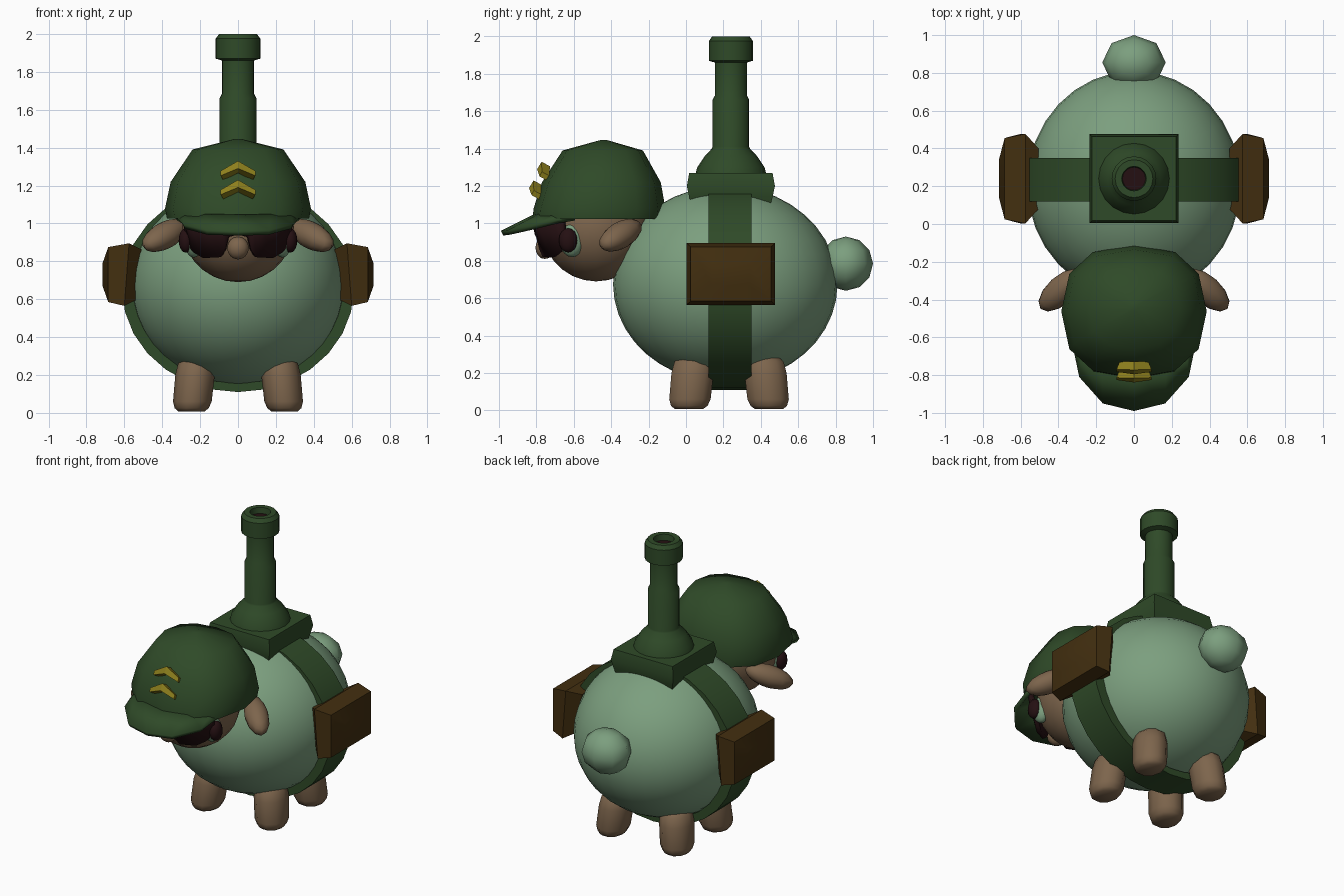
import bpy, bmesh, math
from mathutils import Vector, Matrix

if "Cube" in bpy.data.objects:
    bpy.data.objects.remove(bpy.data.objects["Cube"])


def mat(name, col):
    m = bpy.data.materials.new(name)
    m.diffuse_color = (*col, 1)
    m.use_nodes = True
    m.node_tree.nodes["Principled BSDF"].inputs["Base Color"].default_value = m.diffuse_color
    return m


WOOL = mat("pale green wool", (0.20, 0.345, 0.21))
ARMY = mat("army green", (0.028, 0.068, 0.021))
SKIN = mat("tan skin", (0.205, 0.13, 0.073))
LEATHER = mat("brown leather", (0.055, 0.028, 0.005))
DARK = mat("dark maroon", (0.018, 0.005, 0.006))
GOLD = mat("gold", (0.27, 0.215, 0.012))


def finish(name, bm, material, angle=40):
    bmesh.ops.recalc_face_normals(bm, faces=bm.faces)
    me = bpy.data.meshes.new(name)
    bm.to_mesh(me)
    bm.free()
    me.materials.append(material)
    ob = bpy.data.objects.new(name, me)
    bpy.context.collection.objects.link(ob)
    bpy.ops.object.select_all(action='DESELECT')
    ob.select_set(True)
    bpy.context.view_layer.objects.active = ob
    if angle:
        bpy.ops.object.shade_smooth_by_angle(angle=math.radians(angle))
    return ob


def ball(name, loc, radii, material, u=16, v=10, rot=None):
    bm = bmesh.new()
    bmesh.ops.create_uvsphere(bm, u_segments=u, v_segments=v, radius=1)
    m = Matrix.Translation(loc) @ (rot or Matrix()) @ Matrix.Diagonal((*radii, 1))
    bm.transform(m)
    return finish(name, bm, material, 70)


def ring(cx, cy, z, rx, ry, n, power=1.0, phase=0.0):
    """Rounded ring of points; power below 1 makes it squarer."""
    pts = []
    for i in range(n):
        a = 2 * math.pi * (i + phase) / n
        c, s = math.cos(a), math.sin(a)
        pts.append((cx + rx * math.copysign(abs(c) ** power, c),
                    cy + ry * math.copysign(abs(s) ** power, s), z))
    return pts


def loft(name, rings, material, angle=40, cap=True, close=False):
    bm = bmesh.new()
    vs = [[bm.verts.new(p) for p in r] for r in rings]
    pairs = list(zip(vs, vs[1:]))
    if close:
        pairs.append((vs[-1], vs[0]))
    for a, b in pairs:
        for i in range(len(a)):
            j = (i + 1) % len(a)
            bm.faces.new((a[i], a[j], b[j], b[i]))
    if cap and not close:
        bm.faces.new(vs[0])
        bm.faces.new(vs[-1])
    return finish(name, bm, material, angle)


def sheet(name, rows, material, thickness, offset, angle=40):
    """Grid surface between rows of points, given thickness."""
    bm = bmesh.new()
    vs = [[bm.verts.new(p) for p in r] for r in rows]
    for a, b in zip(vs, vs[1:]):
        for i in range(len(a) - 1):
            bm.faces.new((a[i], a[i + 1], b[i + 1], b[i]))
    ob = finish(name, bm, material, angle)
    mod = ob.modifiers.new("thickness", 'SOLIDIFY')
    mod.thickness, mod.offset = thickness, offset
    return ob


# Woolly body and tail
ball("body", (0, 0.21, 0.675), (0.565, 0.60, 0.525), WOOL, 32, 20)
ball("tail", (0, 0.855, 0.785), (0.168, 0.145, 0.145), WOOL, 8, 6)

# Strap around the body
strap = []
for y, rx, rz in ((0.12, 0.54, 0.50), (0.12, 0.612, 0.545),
                  (0.35, 0.612, 0.545), (0.35, 0.54, 0.50)):
    strap.append([(x, y, z) for x, z, _ in
                  [(p[0], p[1] + 0.655, 0) for p in ring(0, 0, 0, rx, rz, 28)]])
loft("body_strap", strap, ARMY, 35, close=True)

# Turret plate, square with bulging sides
Y = 0.24
loft("turret_plate", [ring(0, Y, z, r, r, 4, phase=0.5) for z, r in
                      ((1.10, 0.30), (1.14, 0.315), (1.20, 0.333), (1.27, 0.315))], ARMY, 25)

# Cannon: dome, stepped barrel, muzzle collar and hollow bore
profile = ((1.26, 0.19), (1.30, 0.18), (1.36, 0.14), (1.40, 0.102), (1.41, 0.098),
           (1.66, 0.098), (1.685, 0.085), (1.86, 0.085), (1.87, 0.118),
           (1.975, 0.118), (2.0, 0.10), (2.0, 0.065), (1.95, 0.06))
loft("cannon", [ring(0, Y, z, r, r, 20) for z, r in profile], ARMY, 35)
loft("cannon_bore", [ring(0, Y, z, 0.062, 0.062, 20) for z in (1.955, 1.96)], DARK, 35)

# Head and nose
ball("head", (0, -0.48, 0.98), (0.295, 0.29, 0.29), SKIN, 20, 14)
ball("nose", (0, -0.755, 0.87), (0.06, 0.05, 0.06), SKIN, 10, 8)

for s, side in ((-1, "left"), (1, "right")):
    # Drooping ears
    axis = Vector((s * 0.2, -0.18, -0.11)).to_track_quat('X', 'Z').to_matrix().to_4x4()
    ball(side + "_ear", (s * 0.385, -0.35, 0.937), (0.16, 0.075, 0.07), SKIN, 12, 8, axis)
    # Eyes
    ball(side + "_eye", (s * 0.235, -0.61, 0.91), (0.05, 0.065, 0.09), WOOL, 14, 10)
    ball(side + "_pupil", (s * 0.275, -0.63, 0.91), (0.038, 0.05, 0.065), DARK, 12, 8)
    # Saddle bags, with a bulging outer face
    bag = []
    for x, hy, hz in ((0.53, 0.16, 0.13), (0.60, 0.237, 0.165),
                      (0.685, 0.215, 0.145), (0.715, 0.10, 0.06)):
        bag.append([(s * (x - 0.025 * (z > 0) * (x < 0.65)), Y + a * hy, 0.73 + z)
                    for a, z in ((-1, -hz), (1, -hz), (1, hz), (-1, hz))])
    loft(side + "_saddle_bag", bag, LEATHER, 25)
    # Legs
    for y, d, end in ((0.015, 1, "front"), (0.445, -1, "back")):
        rows = []
        for z, r in ((0.008, 0.07), (0.025, 0.09), (0.06, 0.102), (0.20, 0.104),
                     (0.26, 0.095), (0.30, 0.06)):
            t = z * 0.1
            rows.append(ring(s * (0.247 - t), y + d * t, z, r, r * 1.14, 10))
        loft(f"{end}_{side}_leg", rows, SKIN, 60)

# Sunglasses wrapped around the face: angle and lower edge for one half
half = ((0, 0.945), (9, 0.93), (13, 0.86), (18, 0.825), (38, 0.82), (50, 0.85), (58, 0.89))
edge = [(-a, z) for a, z in half[:0:-1]] + list(half)


def wrap(a, z, r):
    a = math.radians(a)
    return (r * math.sin(a), -0.48 - r * math.cos(a), z)


sheet("sunglasses", [[wrap(a, 1.04, 0.335) for a, z in edge],
                     [wrap(a, z, 0.335 - (1.04 - z) * 0.22) for a, z in edge]],
      DARK, 0.03, 0)

# Cap crown: front and back reach at each height
crown = []
for z, front, back, rx in ((1.025, -0.82, -0.115, 0.375), (1.08, -0.815, -0.11, 0.385),
                           (1.22, -0.77, -0.135, 0.355), (1.39, -0.66, -0.23, 0.24),
                           (1.445, -0.46, -0.42, 0.02)):
    crown.append(ring(0, (front + back) / 2, z, rx, (back - front) / 2, 12, 0.82))
loft("cap_crown", crown, ARMY, 70)

# Cap visor, mirrored from one half
inner = ((0, -0.77, 1.07), (0.17, -0.76, 1.065), (0.28, -0.70, 1.05), (0.34, -0.60, 1.035))
outer = ((0, -0.99, 0.96), (0.165, -0.95, 0.965), (0.29, -0.81, 0.995), (0.315, -0.69, 1.02))
mirror = lambda h: [(-x, y, z) for x, y, z in h[:0:-1]] + list(h)
sheet("cap_visor", [mirror(inner), mirror(outer)], ARMY, 0.028, -1)

# Gold rank chevrons on the cap front
for i, (y, z) in enumerate(((-0.805, 1.14), (-0.762, 1.24))):
    rows = [[(-0.085, y, z), (0, y - 0.012, z + 0.038), (0.085, y, z)],
            [(-0.085, y + 0.012, z + 0.025), (0, y + 0.012, z + 0.078),
             (0.085, y + 0.012, z + 0.025)]]
    sheet(f"chevron_{i + 1}", rows, GOLD, 0.05, 0, 0)
